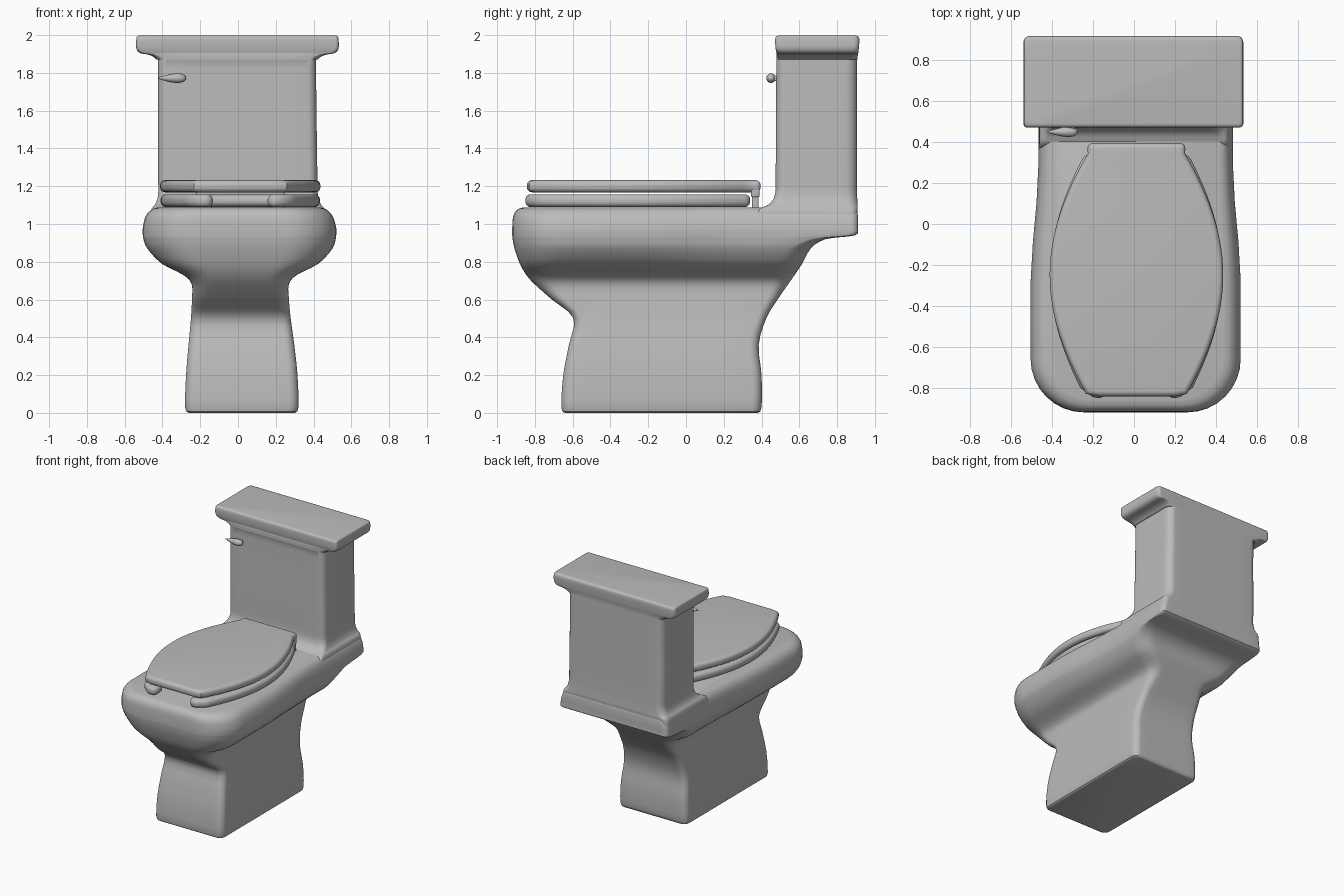
import bpy
import bmesh
import math
from mathutils import Vector

cube = bpy.data.objects.get("Cube")
if cube:
    bpy.data.objects.remove(cube)

porcelain = bpy.data.materials.new("grey porcelain")
porcelain.use_nodes = True
GREY = (0.5, 0.5, 0.5, 1)
porcelain.diffuse_color = GREY
porcelain.node_tree.nodes["Principled BSDF"].inputs["Base Color"].default_value = GREY


def finish(name, bm, angle=40, bevel=0):
    """Turn a bmesh into a smooth-shaded object, with an optional rounded edge."""
    bmesh.ops.recalc_face_normals(bm, faces=bm.faces)
    mesh = bpy.data.meshes.new(name)
    bm.to_mesh(mesh)
    bm.free()
    mesh.materials.append(porcelain)
    obj = bpy.data.objects.new(name, mesh)
    bpy.context.collection.objects.link(obj)
    bpy.ops.object.select_all(action='DESELECT')
    obj.select_set(True)
    bpy.context.view_layer.objects.active = obj
    if bevel:
        mod = obj.modifiers.new("rounding", 'BEVEL')
        mod.width = bevel
        mod.segments = 5
        mod.angle_limit = math.radians(50)
        bpy.ops.object.modifier_apply(modifier=mod.name)
    bpy.ops.object.shade_smooth_by_angle(angle=math.radians(angle))
    return obj


def outline(cx, hw, y0, y1, rf, rb, steps=8):
    """Rounded rectangle with separate front and back radii, narrowing to the back."""
    corners = [(1, y0 + rf, rf, -90), (1, y1 - rb, rb, 0),
               (-1, y1 - rb, rb, 90), (-1, y0 + rf, rf, 180)]
    pts = []
    for side, cy, r, start in corners:
        for i in range(steps + 1):
            a = math.radians(start + 90 * i / steps)
            pts.append(Vector((side * (hw - r) + r * math.cos(a), cy + r * math.sin(a))))
    # Subdivide the long straight edges
    full = []
    for i, p in enumerate(pts):
        full.append(p)
        if i % (steps + 1) == steps:
            q = pts[(i + 1) % len(pts)]
            full += [p.lerp(q, k / steps) for k in range(1, steps)]
    taper = max(0, hw - 0.3) * 0.35
    for p in full:
        t = min(1, max(0, (p.y + 0.3) / 0.6))
        p.x = cx + p.x * (1 - taper * t * t * (3 - 2 * t))
    return full


def spline(rows, sub):
    """Catmull-Rom rows between the given sections."""
    out = []
    for i in range(len(rows) - 1):
        four = [rows[max(i - 1, 0)], rows[i], rows[i + 1], rows[min(i + 2, len(rows) - 1)]]
        for k in range(sub):
            t = k / sub
            out.append([b + 0.5 * t * (c - a + t * (2 * a - 5 * b + 4 * c - d + t * (3 * (b - c) + d - a)))
                        for a, b, c, d in zip(*four)])
    return out + [list(rows[-1])]


def loft(name, rows, sub=3):
    """Skin sections given as z, centre x, half width, front y, back y, radii."""
    bm = bmesh.new()
    rings = []
    for z, *shape in spline(rows, sub):
        rings.append([bm.verts.new((p.x, p.y, z)) for p in outline(*shape)])
    for a, b in zip(rings, rings[1:]):
        for i in range(len(a)):
            j = (i + 1) % len(a)
            bm.faces.new((a[i], a[j], b[j], b[i]))
    bm.faces.new(rings[0])
    bm.faces.new(rings[-1])
    return finish(name, bm)


def plate(name, pts, z0, z1, bevel):
    """Flat slab with a rounded rim."""
    bm = bmesh.new()
    face = bm.faces.new([bm.verts.new((x, y, z0)) for x, y in pts])
    new = bmesh.ops.extrude_face_region(bm, geom=[face])["geom"]
    bmesh.ops.translate(bm, vec=(0, 0, z1 - z0),
                        verts=[v for v in new if isinstance(v, bmesh.types.BMVert)])
    return finish(name, bm, 40, bevel)


# Pedestal and bowl in one flowing body
loft("pedestal_and_bowl", [
    (0.00, .02, .28, -.64, .38, .04, .04),
    (0.03, .02, .30, -.66, .40, .05, .05),
    (0.20, .02, .295, -.65, .40, .05, .05),
    (0.36, .018, .28, -.62, .385, .05, .05),
    (0.50, .015, .264, -.595, .425, .05, .05),
    (0.60, .013, .257, -.71, .485, .07, .06),
    (0.68, .012, .257, -.80, .54, .10, .08),
    (0.73, .011, .30, -.845, .575, .14, .10),
    (0.79, .011, .415, -.88, .615, .20, .12),
    (0.87, .01, .49, -.908, .66, .25, .12),
    (0.92, .008, .509, -.918, .74, .26, .08),
    (0.94, .008, .512, -.92, .895, .26, .04),
    (0.98, .008, .512, -.92, .91, .26, .04),
    (1.04, .006, .496, -.915, .91, .25, .04),
    (1.075, .006, .465, -.895, .905, .24, .04),
    (1.088, .006, .43, -.86, .89, .22, .04),
])

# Cistern with a flared foot and an overhanging lid
loft("cistern", [
    (1.02, 0, .50, .36, .90, .02, .03),
    (1.08, 0, .49, .39, .908, .02, .04),
    (1.105, 0, .465, .44, .908, .03, .05),
    (1.16, 0, .445, .472, .906, .05, .06),
    (1.30, -.002, .444, .475, .905, .05, .06),
    (1.82, -.005, .44, .478, .905, .05, .06),
    (1.87, -.005, .45, .478, .907, .05, .05),
    (1.895, -.004, .50, .478, .91, .04, .04),
    (1.905, -.003, .57, .479, .912, .03, .03),
    (1.93, -.003, .598, .474, .915, .02, .03),
    (1.975, -.003, .598, .472, .918, .02, .03),
    (1.993, -.003, .592, .478, .912, .02, .03),
    (1.998, -.003, .575, .492, .895, .02, .03),
])

CX = 0.012


def barrel(y, width, bend):
    return width * math.cos(bend * (y + 0.25))


def sides(y0, y1, width, bend, n=28):
    """Right-hand curve of the seat outline from back to front."""
    return [(barrel(y, width, bend), y) for y in [y1 + (y0 - y1) * i / n for i in range(n + 1)]]


def mirrored(half):
    return [(CX + x, y) for x, y in half] + [(CX - x, y) for x, y in reversed(half)]


# Seat cover, with its squared back and front
plate("seat_cover", mirrored([(.24, .395)] + sides(-.83, .345, .424, 1.64) + [(.19, -.842)]),
      1.168, 1.232, .026)

# Open-fronted seat ring
outer = sides(-.80, .34, .422, 1.57)
inner = [(x - .12, y) for x, y in reversed(sides(-.72, .20, .422, 1.57))]
plate("seat_ring", mirrored(outer + [(.215, -.845), (.165, -.855), (.145, -.82), (.15, -.74)] + inner),
      1.09, 1.157, .028)

# Hinge bar and its two posts
plate("hinge_bar", mirrored([(.235, .39), (.235, .345)]), 1.14, 1.20, .012)
for side, label in ((1, "left"), (-1, "right")):
    x = CX + side * .19
    plate(label + "_hinge_post", [(x - .04, .35), (x + .04, .35), (x + .04, .385), (x - .04, .385)],
          1.07, 1.16, .008)

# Flush lever: a teardrop turned along x, on a short stub
bm = bmesh.new()
bmesh.ops.create_uvsphere(bm, u_segments=24, v_segments=16, radius=1)
for v in bm.verts:
    r = 0.022 + 0.013 * v.co.x
    v.co = (-.35 + .075 * v.co.x, .45 + v.co.y * r, 1.772 + v.co.z * r)
finish("flush_lever", bm, 60)
plate("lever_stub", [(-.32, .45), (-.29, .45), (-.29, .49), (-.32, .49)], 1.757, 1.787, .006)
